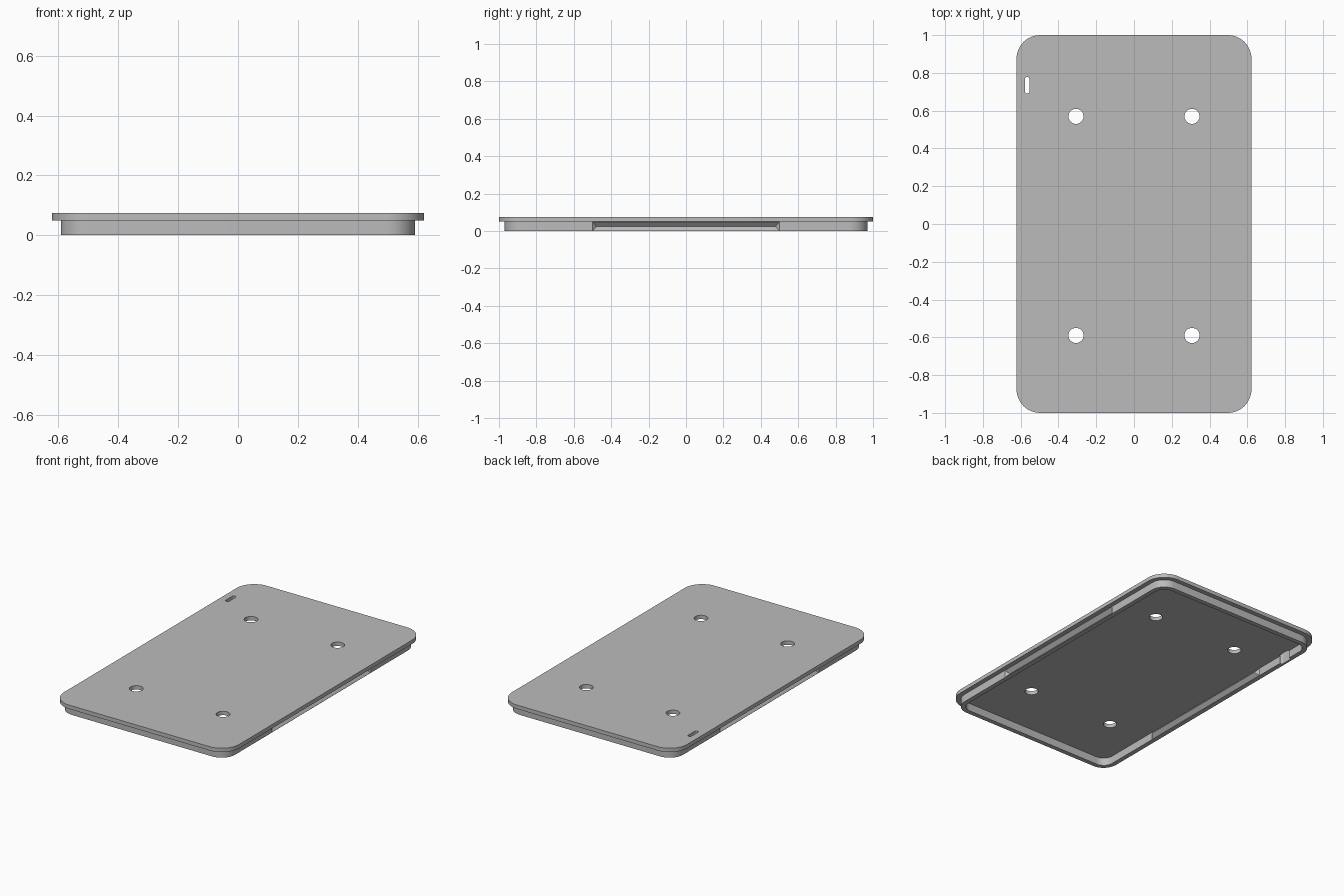
import bpy
import bmesh
from math import pi, cos, sin, radians

if "Cube" in bpy.data.objects:
    bpy.data.objects.remove(bpy.data.objects["Cube"])

GREY = (0.5, 0.5, 0.5, 1)
grey = bpy.data.materials.new("plain grey")
grey.use_nodes = True
grey.diffuse_color = GREY
grey.node_tree.nodes["Principled BSDF"].inputs["Base Color"].default_value = GREY

LIP, RIM_H, TOP = 0.03, 0.05, 0.075
PLATE_X, PLATE_Y, CORNER = 0.622, 1.0, 0.125
WALL = 0.03
RIM_X, RIM_Y = PLATE_X - LIP, PLATE_Y - LIP


def finish(name, bm):
    bmesh.ops.recalc_face_normals(bm, faces=bm.faces)
    mesh = bpy.data.meshes.new(name)
    bm.to_mesh(mesh)
    bm.free()
    mesh.materials.append(grey)
    ob = bpy.data.objects.new(name, mesh)
    bpy.context.collection.objects.link(ob)
    return ob


def slab(name, hx, hy, r, z0, z1, at=(0, 0), steps=12):
    """Upright slab with rounded corners."""
    bm = bmesh.new()
    ring = []
    for i, (sx, sy) in enumerate([(1, 1), (-1, 1), (-1, -1), (1, -1)]):
        for k in range(steps + 1):
            a = (i + k / steps) * pi / 2
            ring.append(bm.verts.new((at[0] + sx * (hx - r) + r * cos(a),
                                      at[1] + sy * (hy - r) + r * sin(a), z0)))
    bmesh.ops.remove_doubles(bm, verts=ring, dist=1e-5)
    face = bm.faces.new(list(bm.verts))
    up = bmesh.ops.extrude_face_region(bm, geom=[face])["geom"]
    moved = [v for v in up if isinstance(v, bmesh.types.BMVert)]
    bmesh.ops.translate(bm, verts=moved, vec=(0, 0, z1 - z0))
    return finish(name, bm)


def wedge(name, side, base_x, back, z0, z1):
    """Long hipped wedge whose ridge points towards the centre."""
    half, depth = 0.5, 0.022
    bm = bmesh.new()
    for x in (base_x, base_x + back):
        for y in (-half, half):
            for z in (z0, z1):
                bm.verts.new((side * x, y, z))
    for y in (-half + depth, half - depth):
        bm.verts.new((side * (base_x - depth), y, (z0 + z1) / 2))
    bmesh.ops.convex_hull(bm, input=bm.verts)
    return finish(name, bm)


def combine(target, tool, operation):
    mod = target.modifiers.new(operation, "BOOLEAN")
    mod.operation, mod.solver, mod.object = operation, "EXACT", tool
    bpy.context.view_layer.objects.active = target
    bpy.ops.object.modifier_apply(modifier=mod.name)
    bpy.data.objects.remove(tool)


def slot_cutter():
    return slab("slot_cutter", 0.012, 0.044, 0.0119, -0.1, 0.2, (-0.566, 0.735), 6)


# Flat top plate with four round holes and a small slot
plate = slab("top_plate", PLATE_X, PLATE_Y, CORNER, RIM_H, TOP)
for x in (-0.307, 0.307):
    for y in (-0.59, 0.57):
        combine(plate, slab("hole_cutter", 0.04, 0.04, 0.0399, 0, 0.2, (x, y), 8), "DIFFERENCE")
combine(plate, slot_cutter(), "DIFFERENCE")

# Hollow rim below, with a pressed-in grip groove along each long side
rim = slab("lower_rim", RIM_X, RIM_Y, CORNER - LIP, 0, RIM_H)
combine(rim, slab("cavity_cutter", RIM_X - WALL, RIM_Y - WALL, CORNER - LIP - WALL,
                  -0.1, 0.2), "DIFFERENCE")
for side in (-1, 1):
    combine(rim, wedge("bump", side, RIM_X - WALL, 0.005, 0.001, RIM_H - 0.001), "UNION")
    combine(rim, wedge("groove_cutter", side, RIM_X, 0.02, 0.001, RIM_H - 0.001), "DIFFERENCE")
combine(rim, slot_cutter(), "DIFFERENCE")

# Smooth the rounded corners, keep the edges crisp
for ob in (plate, rim):
    bpy.ops.object.select_all(action="DESELECT")
    ob.select_set(True)
    bpy.context.view_layer.objects.active = ob
    bpy.ops.object.shade_smooth_by_angle(angle=radians(30))
